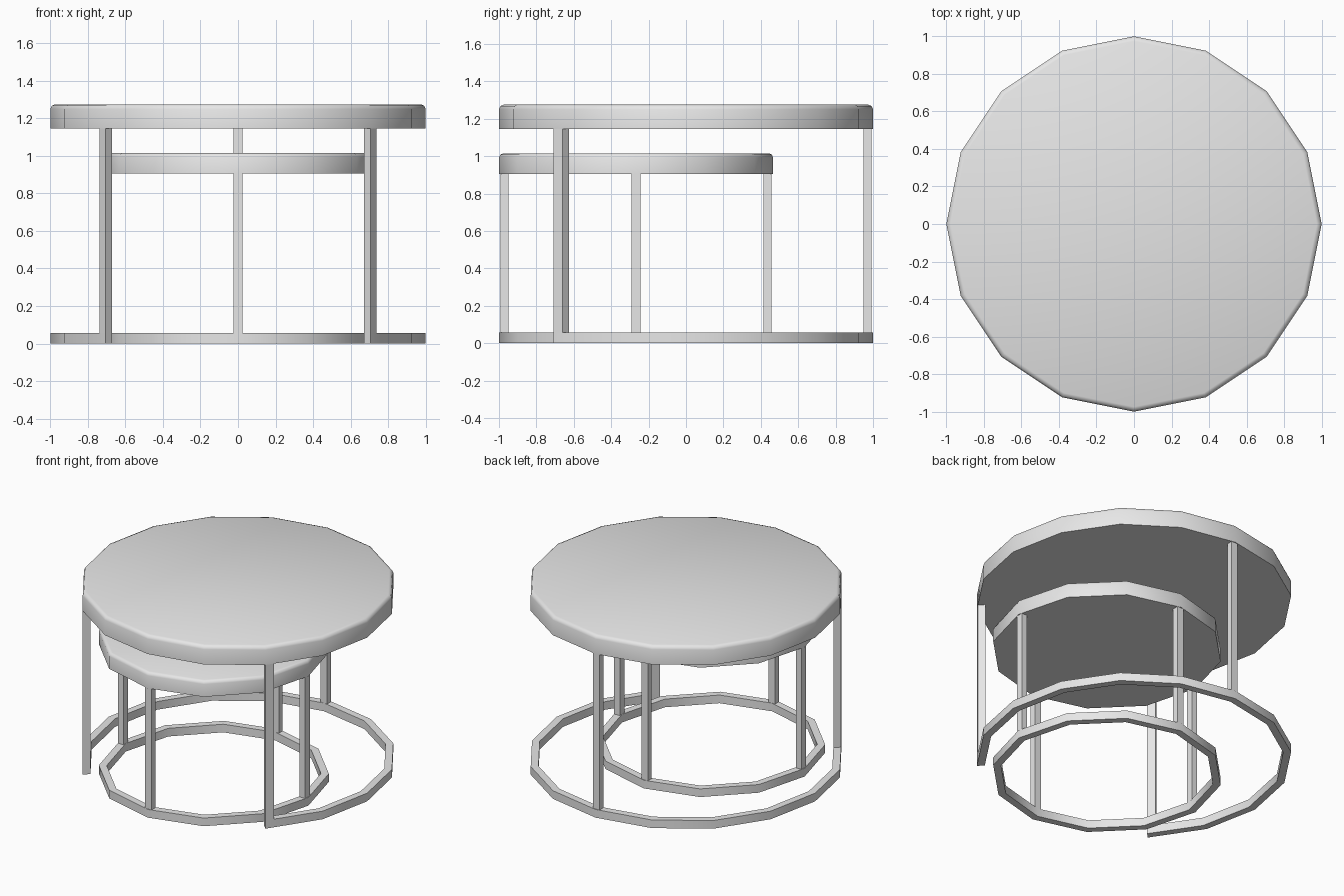
import bpy, bmesh
from math import sin, cos, radians
from mathutils import Vector

if "Cube" in bpy.data.objects:
    bpy.data.objects.remove(bpy.data.objects["Cube"], do_unlink=True)

grey = bpy.data.materials.new("light_grey")
grey.use_nodes = True
grey.diffuse_color = (0.8, 0.8, 0.8, 1)
grey.node_tree.nodes["Principled BSDF"].inputs["Base Color"].default_value = (0.8, 0.8, 0.8, 1)

RING_H = 0.057   # height of the floor rings
BAR = 0.05       # thickness of the frame bars


def polar(radius, degrees, centre_y=0):
    a = radians(degrees)
    return Vector((radius * cos(a), radius * sin(a) + centre_y, 0))


def finish(name, bm):
    bmesh.ops.recalc_face_normals(bm, faces=bm.faces)
    mesh = bpy.data.meshes.new(name)
    bm.to_mesh(mesh)
    bm.free()
    mesh.materials.append(grey)
    ob = bpy.data.objects.new(name, mesh)
    bpy.context.collection.objects.link(ob)
    bpy.ops.object.select_all(action='DESELECT')
    ob.select_set(True)
    bpy.context.view_layer.objects.active = ob
    bpy.ops.object.shade_smooth_by_angle(angle=radians(50))
    return ob


def prism(outline, z0, z1, bevel=0):
    """Upright prism over a flat outline, optionally with a rounded top rim."""
    bm = bmesh.new()
    low = [bm.verts.new((p.x, p.y, z0)) for p in outline]
    high = [bm.verts.new((p.x, p.y, z1)) for p in outline]
    bm.faces.new(low)
    top = bm.faces.new(high)
    n = len(outline)
    for i in range(n):
        j = (i + 1) % n
        bm.faces.new((low[i], low[j], high[j], high[i]))
    if bevel:
        bmesh.ops.bevel(bm, geom=list(top.edges), offset=bevel, segments=2,
                        profile=0.5, affect='EDGES')
    return bm


def ring(name, radius, sides, start, end, centre_y=0):
    """Floor ring of square bar; left open when it spans less than a full turn."""
    step = 360 / sides
    closed = end - start >= 360
    count = round((end - start) / step) + (0 if closed else 1)
    bm = bmesh.new()
    sections = []
    for i in range(count):
        outer = polar(radius, start + i * step, centre_y)
        inner = polar(radius - BAR, start + i * step, centre_y)
        up = Vector((0, 0, RING_H))
        sections.append([bm.verts.new(p) for p in (outer, inner, inner + up, outer + up)])
    for i in range(count if closed else count - 1):
        a, b = sections[i], sections[(i + 1) % count]
        for k in range(4):
            m = (k + 1) % 4
            bm.faces.new((a[k], b[k], b[m], a[m]))
    if not closed:
        bm.faces.new(sections[0])
        bm.faces.new(sections[-1])
    finish(name, bm)


def straight_leg(name, radius, degrees, top, centre_y=0):
    """Square leg standing on the ring, facing outwards."""
    out, side = polar(1, degrees), polar(1, degrees + 90)
    base = Vector((0, centre_y, 0))
    r0, r1 = radius - 0.007, radius - BAR
    outline = [base + out * r + side * s * BAR / 2
               for r, s in ((r0, -1), (r0, 1), (r1, 1), (r1, -1))]
    finish(name, prism(outline, RING_H, top))


def end_leg(name, mirror, top):
    """Leg flush with an open end of the large ring."""
    start, following = -45, -22.5
    outer, inner = polar(1, start), polar(1 - BAR, start)
    along = (polar(1, following) - outer).normalized() * 0.057
    outline = [outer, outer + along, inner + along, inner]
    for p in outline:
        p.x *= mirror
    finish(name, prism(outline, RING_H, top))


def tabletop(name, radius, sides, z0, z1, bevel, centre_y=0):
    outline = [polar(radius, i * 360 / sides, centre_y) for i in range(sides)]
    finish(name, prism(outline, z0, z1, bevel))


# Large table: sixteen-sided top, ring open at the front, three legs
tabletop("large_tabletop", 1, 16, 1.145, 1.275, 0.025)
ring("large_floor_ring", 1, 16, -45, 225)
straight_leg("large_back_leg", 1, 90, 1.145)
end_leg("large_left_leg", 1, 1.145)
end_leg("large_right_leg", -1, 1.145)

# Small table nested underneath: twelve-sided top, closed ring, four legs
SMALL_R, SMALL_Y = 0.732, -0.267
tabletop("small_tabletop", SMALL_R, 12, 0.905, 1.015, 0.022, SMALL_Y)
ring("small_floor_ring", SMALL_R, 12, 0, 360, SMALL_Y)
for i, where in enumerate(("left", "back", "right", "front")):
    straight_leg("small_" + where + "_leg", SMALL_R, i * 90, 0.905, SMALL_Y)
